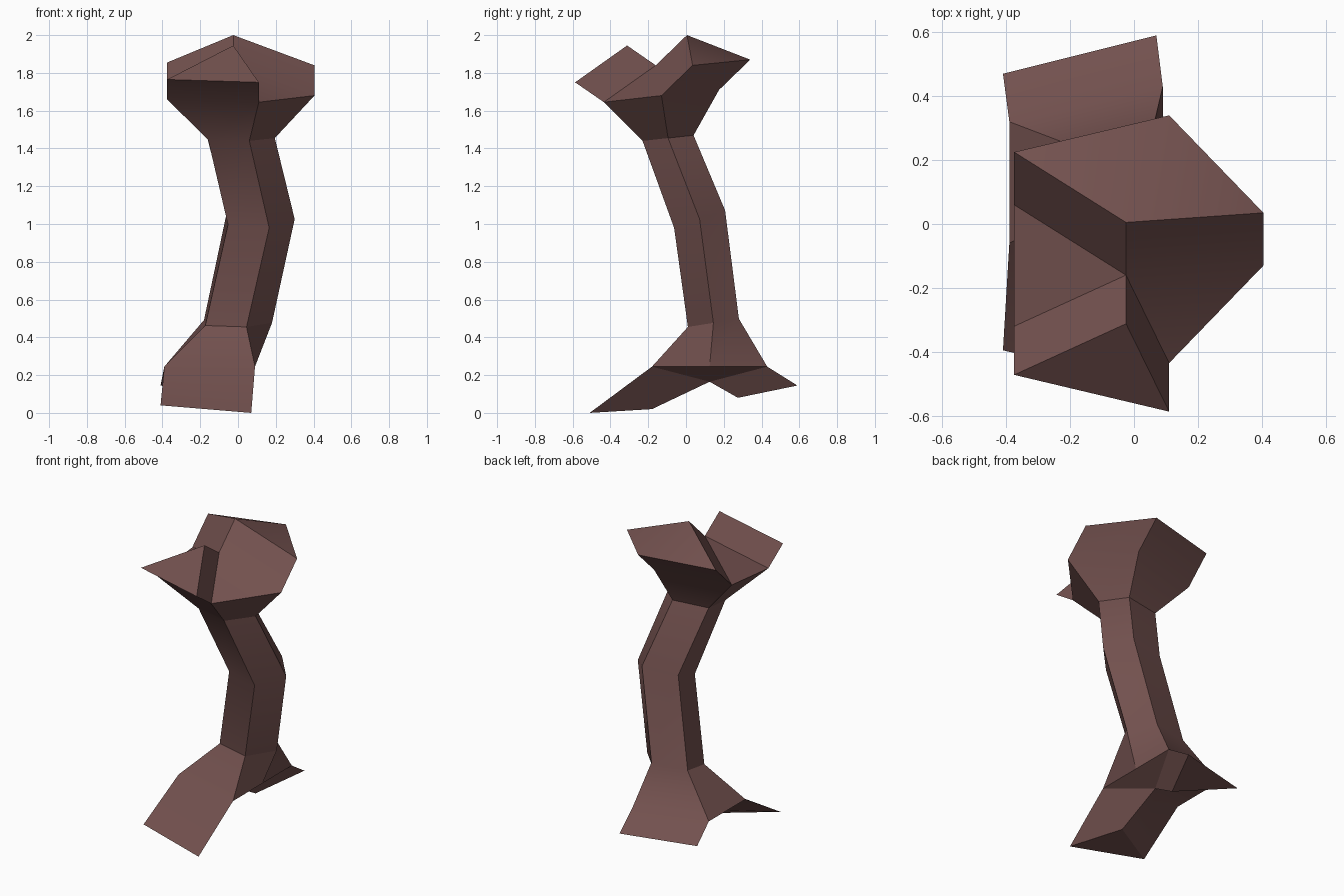
import bpy, bmesh
from mathutils import Vector

if "Cube" in bpy.data.objects:
    bpy.data.objects.remove(bpy.data.objects["Cube"])

bm = bmesh.new()

# five-sided shaft profile: front, right, back, back-left, front-left
PROFILE = [(0, 0), (.135, .135), (.01, .27), (-.225, .23), (-.218, .047)]


def ring(points):
    return [bm.verts.new(p) for p in points]


def shaft_ring(x, y, z, slope):
    """Shaft section placed by its front corner and tilted along y."""
    return ring([(x + px, y + py, z + slope * py) for px, py in PROFILE])


def bridge(a, b):
    for i in range(5):
        j = (i + 1) % 5
        bm.faces.new((a[i], a[j], b[j], b[i]))


def lobe(chain, centre, offsets):
    """Extrude the fan between a chain of ring corners and the cap centre."""
    loop = chain + [centre]
    if len(offsets) == 1:
        offsets = offsets * len(loop)
    new = [bm.verts.new(v.co + Vector(o)) for v, o in zip(loop, offsets)]
    n = len(loop)
    for i in range(n):
        j = (i + 1) % n
        bm.faces.new((loop[i], loop[j], new[j], new[i]))
    for i in range(n - 2):
        bm.faces.new((new[i], new[i + 1], new[-1]))


# flared end rings and bent shaft
base = ring([(.09, -.18, .245), (.09, .125, .245), (.09, .43, .245),
             (-.39, .32, .245), (-.39, -.06, .245)])
head = ring([(.11, -.435, 1.645), (.405, -.13, 1.68), (.11, .175, 1.71),
             (-.375, .06, 1.695), (-.375, -.32, 1.66)])
rings = [base,
         shaft_ring(.045, .01, .455, .16),
         shaft_ring(.165, -.063, .98, .34),
         shaft_ring(.06, -.23, 1.44, .11),
         head]
for a, b in zip(rings, rings[1:]):
    bridge(a, b)

# top knob: wide back lobe, narrow front lobe, two webs between them
top = bm.verts.new((-.025, -.16, 1.84))
lobe([head[1], head[2], head[3]], top, [(0, .165, .16)])
lobe([head[4], head[0]], top, [(0, -.152, .105)])

# bottom knob: long front foot, short back foot, webs between them
bottom = bm.verts.new((-.06, .125, .165))
lobe([base[4], base[0]], bottom,
     [(-.02, -.335, -.205), (-.02, -.33, -.245), (0, -.305, -.145)])
lobe([base[2], base[3]], bottom,
     [(-.02, .16, -.1), (-.02, .15, -.1), (-.005, .15, -.085)])
for a, b in ((0, 1), (1, 2), (3, 4)):
    bm.faces.new((base[a], base[b], bottom))
for a, b in ((0, 1), (3, 4)):
    bm.faces.new((head[a], head[b], top))

bmesh.ops.recalc_face_normals(bm, faces=bm.faces)
mesh = bpy.data.meshes.new("bone")
bm.to_mesh(mesh)
bm.free()
obj = bpy.data.objects.new("bone", mesh)
bpy.context.collection.objects.link(obj)

# single dull brown colour
mat = bpy.data.materials.new("dull_red_brown")
mat.diffuse_color = (.17, .082, .077, 1)
mat.use_nodes = True
mat.node_tree.nodes["Principled BSDF"].inputs["Base Color"].default_value = mat.diffuse_color
mesh.materials.append(mat)

bpy.context.view_layer.objects.active = obj
obj.select_set(True)
bpy.ops.object.shade_smooth_by_angle()
